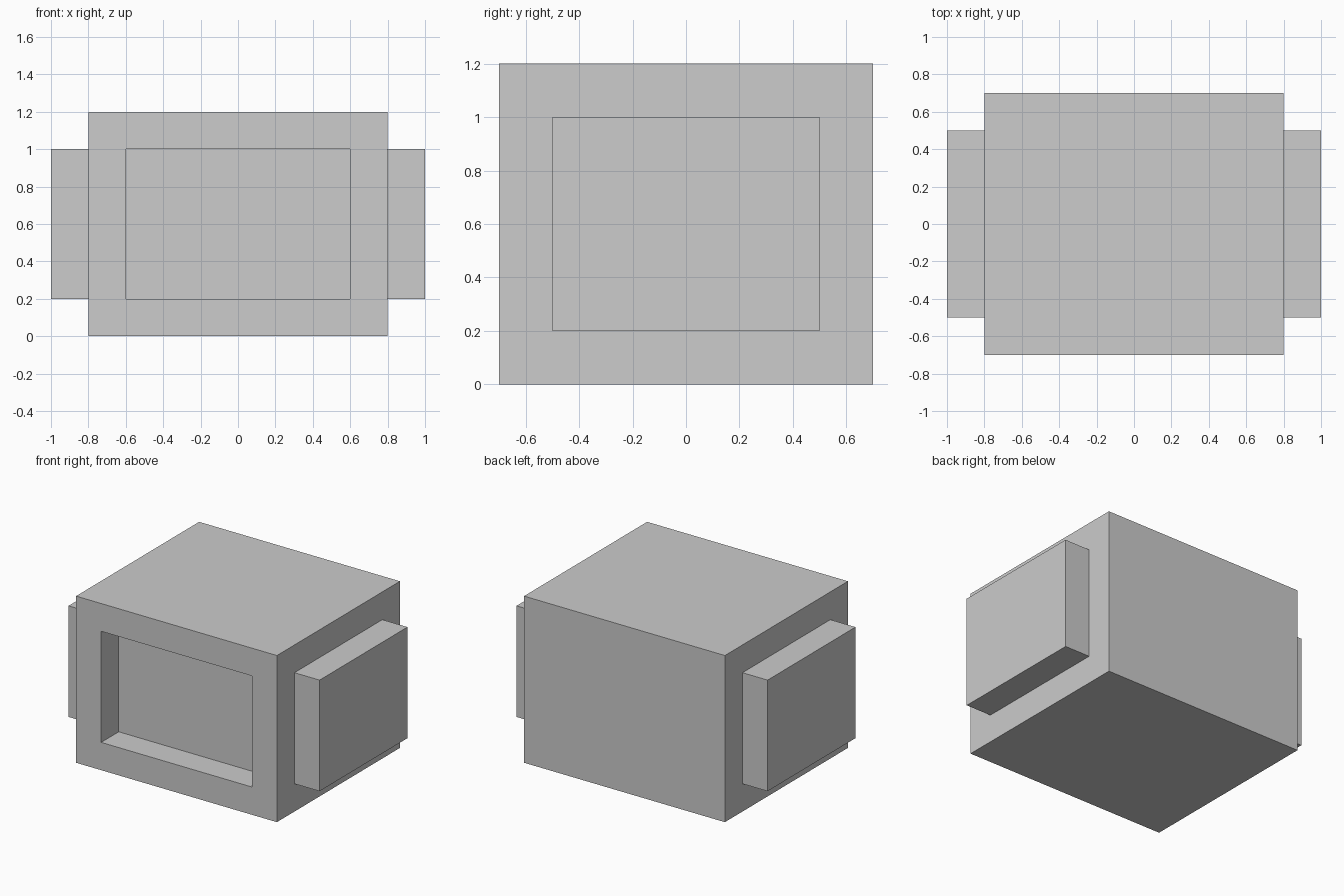
import bpy
import bmesh

cube = bpy.data.objects.get("Cube")
if cube:
    bpy.data.objects.remove(cube, do_unlink=True)

GREY = (0.604, 0.604, 0.604, 1.0)
grey = bpy.data.materials.new("light_grey")
grey.use_nodes = True
grey.diffuse_color = GREY
grey.node_tree.nodes["Principled BSDF"].inputs["Base Color"].default_value = GREY

CENTRE_Z = 0.6
BORDER = 0.2
BODY_SIZE = (1.6, 1.4, 1.2)


def link_mesh(name, bm):
    bmesh.ops.recalc_face_normals(bm, faces=bm.faces)
    mesh = bpy.data.meshes.new(name)
    bm.to_mesh(mesh)
    bm.free()
    mesh.materials.append(grey)
    obj = bpy.data.objects.new(name, mesh)
    bpy.context.collection.objects.link(obj)


def box(size, centre):
    bm = bmesh.new()
    bmesh.ops.create_cube(bm, size=1)
    bmesh.ops.scale(bm, vec=size, verts=bm.verts)
    bmesh.ops.translate(bm, vec=centre, verts=bm.verts)
    bm.normal_update()
    return bm


# Main body: inset the front face for a flat frame, then push it straight in
bm = box(BODY_SIZE, (0, 0, CENTRE_Z))
front = min(bm.faces, key=lambda f: f.calc_center_median().y)
bmesh.ops.inset_region(bm, faces=[front], thickness=BORDER, use_even_offset=True)
recess = bmesh.ops.extrude_discrete_faces(bm, faces=[front])["faces"][0]
bmesh.ops.translate(bm, vec=(0, BORDER, 0), verts=recess.verts)
bmesh.ops.remove_doubles(bm, verts=bm.verts, dist=0.0001)
link_mesh("body", bm)

# Raised block on each side
for name, side in (("left_side_block", 1), ("right_side_block", -1)):
    link_mesh(name, box((BORDER, 1.0, 0.8), (side * 0.9, 0, CENTRE_Z)))
